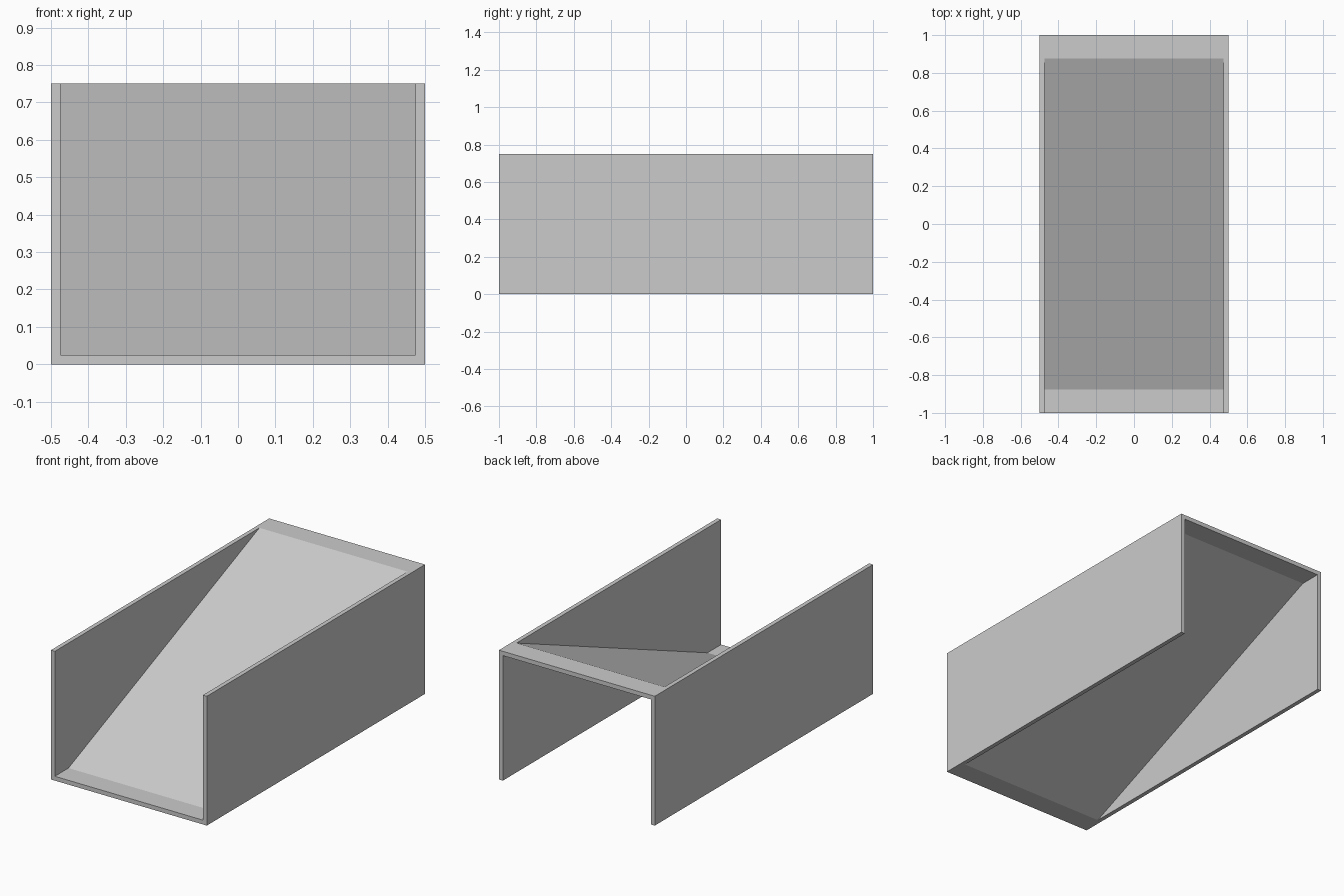
import bpy, bmesh

if "Cube" in bpy.data.objects:
    bpy.data.objects.remove(bpy.data.objects["Cube"])

W, T = 0.5, 0.025        # half width, panel thickness
L, H = 1.0, 0.75         # half length, height
F = 0.875                # where the flat lips meet the slope
K = (H - T) / (2 * F)    # slope of the ramp


def prism(name, profile, half_width):
    """Extrude a (y, z) profile symmetrically along x."""
    bm = bmesh.new()
    face = bm.faces.new([bm.verts.new((-half_width, y, z)) for y, z in profile])
    ext = bmesh.ops.extrude_face_region(bm, geom=[face])["geom"]
    verts = [v for v in ext if isinstance(v, bmesh.types.BMVert)]
    bmesh.ops.translate(bm, vec=(2 * half_width, 0, 0), verts=verts)
    bmesh.ops.recalc_face_normals(bm, faces=bm.faces)
    mesh = bpy.data.meshes.new(name)
    bm.to_mesh(mesh)
    bm.free()
    obj = bpy.data.objects.new(name, mesh)
    bpy.context.collection.objects.link(obj)
    return obj


def carve(obj, cutter):
    """Subtract the cutter, then discard it."""
    mod = obj.modifiers.new("carve", "BOOLEAN")
    mod.operation, mod.solver, mod.object = "DIFFERENCE", "EXACT", cutter
    bpy.context.view_layer.objects.active = obj
    bpy.ops.object.modifier_apply(modifier=mod.name)
    bpy.data.objects.remove(cutter, do_unlink=True)


# Solid block that becomes the two side walls and the ramp panel
ramp = prism("walled_ramp", [(-L, 0), (L, 0), (L, H), (-L, H)], W)

# Open space above the ramp, between the walls
carve(ramp, prism("upper_cutter", [
    (-L - 0.2, T), (-F, T), (F + 0.2, H + 0.2 * K),
    (F + 0.2, H + 0.4), (-L - 0.2, H + 0.4)], W - T))

# Hollow underneath the ramp, open at the back and bottom
carve(ramp, prism("lower_cutter", [
    (L + 0.2, H - T), (F, H - T), (-F - 0.2, -0.2 * K),
    (-F - 0.2, -0.4), (L + 0.2, -0.4)], W - T))
